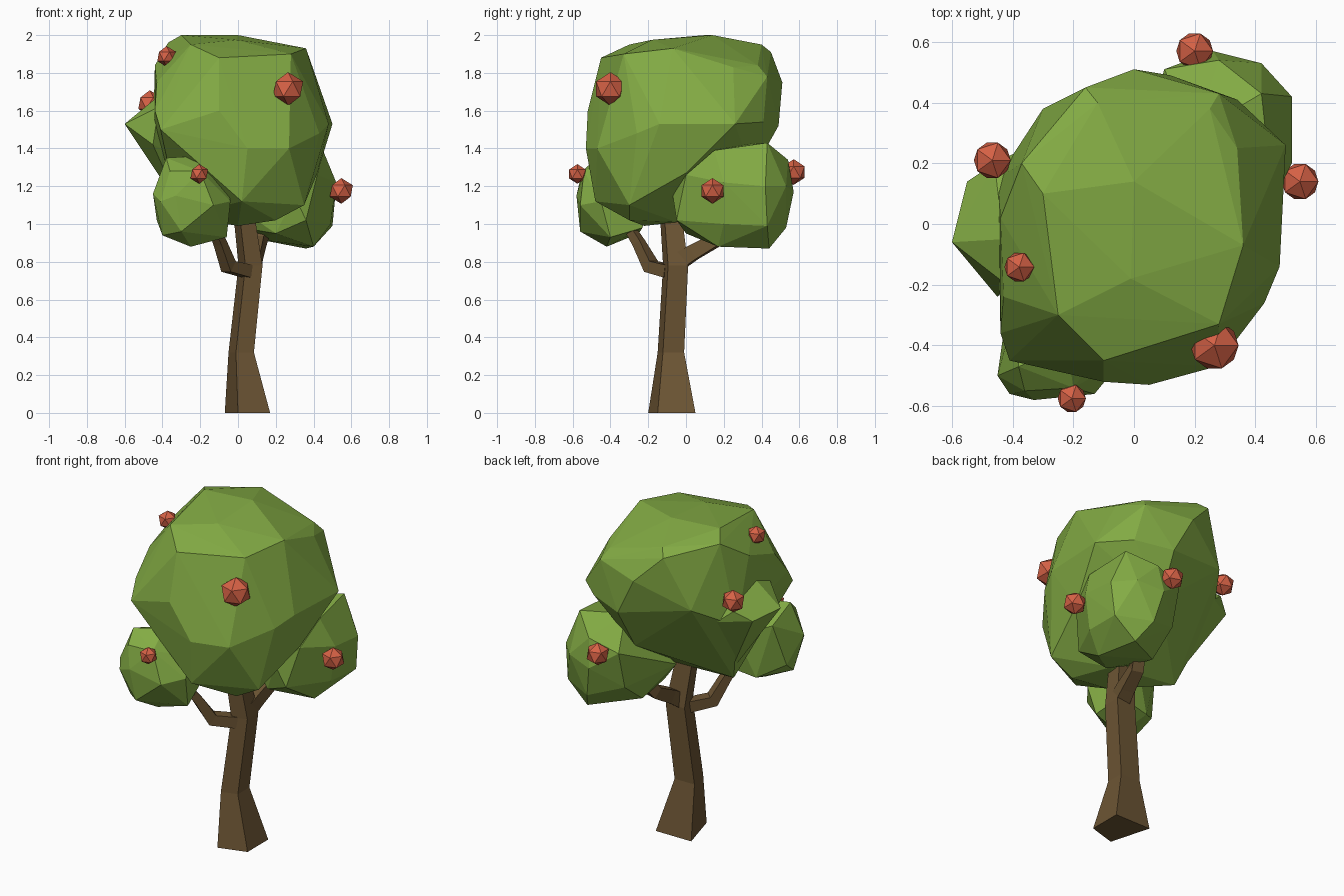
import bpy, bmesh
from mathutils import Vector


def material(name, color):
    m = bpy.data.materials.new(name)
    m.diffuse_color = (*color, 1)
    return m


LEAF = material("leaf green", (0.228, 0.41, 0.058))
BARK = material("bark brown", (0.15, 0.090, 0.034))
RED = material("fruit red", (0.67, 0.12, 0.06))


def finish(bm, name, mat):
    bmesh.ops.recalc_face_normals(bm, faces=bm.faces)
    me = bpy.data.meshes.new(name)
    bm.to_mesh(me)
    bm.free()
    me.materials.append(mat)
    ob = bpy.data.objects.new(name, me)
    bpy.context.collection.objects.link(ob)


def clump(name, points):
    """Faceted leaf mass: convex hull of a few key points."""
    bm = bmesh.new()
    for p in points:
        bm.verts.new(p)
    bmesh.ops.convex_hull(bm, input=bm.verts[:])
    loose = [v for v in bm.verts if not v.link_faces]
    bmesh.ops.delete(bm, geom=loose, context='VERTS')
    finish(bm, name, LEAF)


def limb(name, rings):
    """Four-sided limb through rings of four corner points."""
    bm = bmesh.new()
    loops = [[bm.verts.new(p) for p in ring] for ring in rings]
    for lo, hi in zip(loops, loops[1:]):
        for k in range(4):
            bm.faces.new((lo[k], lo[(k + 1) % 4], hi[(k + 1) % 4], hi[k]))
    bm.faces.new(loops[0][::-1])
    bm.faces.new(loops[-1])
    finish(bm, name, BARK)


def branch(name, path):
    """Limb whose square section follows a path of (point, half width)."""
    pts = [Vector(p) for p, _ in path]
    rings = []
    for i, (_, w) in enumerate(path):
        t = (pts[min(i + 1, len(pts) - 1)] - pts[max(i - 1, 0)]).normalized()
        a = t.cross(Vector((0, 0, 1))).normalized() * w
        b = a.cross(t)
        rings.append([pts[i] + i2 * a + j2 * b
                      for i2, j2 in ((-1, -1), (1, -1), (1, 1), (-1, 1))])
    limb(name, rings)


# Trunk: uneven four-sided section, flared at the foot
SECTION = ((-0.05, -0.125), (0.12, -0.075), (0.12, 0.125), (-0.12, 0.125))


def trunk_ring(x, y, z, s):
    return [(x + a * s, y + b * s, z) for a, b in SECTION]


limb("trunk", [trunk_ring(0.05, -0.075, 0, 1), trunk_ring(0.017, -0.08, 0.32, 0.56),
               trunk_ring(0.066, -0.055, 0.78, 0.53), trunk_ring(0.025, -0.085, 1.1, 0.45)])

# Branches
branch("front_branch", [((0.05, -0.09, 0.75), 0.034), ((-0.05, -0.185, 0.775), 0.034),
                        ((-0.095, -0.25, 0.90), 0.026), ((-0.13, -0.30, 0.98), 0.022)])
branch("back_branch", [((0.075, -0.04, 0.80), 0.045), ((0.09, 0.04, 0.85), 0.04),
                       ((0.11, 0.15, 0.91), 0.035), ((0.15, 0.23, 1.02), 0.03)])

# Main crown
clump("crown", [
    (-0.37, 0.2, 1.96), (-0.3, 0.1, 2.0), (0, 0.14, 2.0), (0.25, 0.38, 1.84),
    (-0.12, 0.4, 1.95), (-0.16, 0.45, 1.91), (0.36, -0.07, 1.93),
    (0.34, 0.25, 1.83), (-0.01, -0.18, 1.975),
    (-0.25, -0.3, 1.95), (0.28, -0.33, 1.90), (-0.1, -0.45, 1.88),
    (-0.44, 0.02, 1.84), (-0.43, -0.24, 1.75), (-0.41, -0.45, 1.5), (0.5, 0.26, 1.53),
    (0.48, -0.14, 1.53), (0.43, -0.26, 1.48), (0.27, -0.47, 1.4),
    (0.05, -0.53, 1.4), (-0.1, -0.52, 1.6), (-0.44, -0.36, 1.6),
    (-0.45, 0.15, 1.46), (0, 0.51, 1.75),
    (-0.3, 0.38, 1.6), (0.12, 0.49, 1.52), (0.28, 0.43, 1.78), (0.34, 0.41, 1.54),
    (0.42, 0, 1.27), (0.35, -0.3, 1.1), (0.2, -0.3, 1.02),
    (0.02, -0.48, 1.12), (0, -0.22, 0.99), (0.12, -0.05, 1.01),
    (-0.31, -0.02, 1.04), (0.1, 0.35, 1.27)])

# Left bulge of the crown
clump("left_leaves", [
    (-0.6, -0.06, 1.53), (-0.45, -0.24, 1.42), (-0.55, 0.14, 1.51), (-0.43, -0.05, 1.67),
    (-0.46, 0.2, 1.57), (-0.38, 0.24, 1.5), (-0.3, 0, 1.08), (-0.42, -0.2, 1.62),
    (-0.2, 0.05, 1.3), (-0.2, 0.15, 1.6)])

# Lower right clump
clump("right_leaves", [
    (0.3, -0.07, 1.15), (0.36, -0.05, 1.02), (0.2, 0, 0.95), (0.4, 0.17, 0.88),
    (0.36, 0.44, 0.87), (0.49, 0.2, 1.0), (0.5, 0.43, 0.99), (0.52, 0.2, 1.22),
    (0.52, 0.42, 1.2), (0.26, 0.57, 1.17), (0.42, 0.53, 1.2), (0.28, 0.54, 1.34),
    (0.42, 0.43, 1.43), (0.45, 0.15, 1.39), (0.42, 0, 1.26), (0.1, 0.51, 1.28),
    (0.1, 0.45, 1.05), (0.08, 0.1, 0.97), (-0.02, 0.12, 1.1), (0.1, 0.28, 0.92),
    (0.2, 0.3, 1.42), (0.3, 0.53, 0.98)])

# Lower front left clump
clump("front_leaves", [
    (-0.45, -0.5, 1.16), (-0.43, -0.36, 1.02), (-0.4, -0.47, 0.94), (-0.25, -0.42, 0.88),
    (-0.3, -0.56, 0.96), (-0.06, -0.4, 0.93), (-0.04, -0.45, 1.12), (-0.13, -0.56, 1.1),
    (-0.33, -0.58, 1.15), (-0.41, -0.56, 1.12), (-0.2, -0.54, 1.28), (-0.36, -0.55, 1.28),
    (-0.38, -0.47, 1.35), (-0.22, -0.4, 1.36), (-0.06, -0.35, 1.22), (-0.39, -0.28, 1.28),
    (-0.1, -0.23, 0.98), (-0.3, -0.25, 0.95), (-0.2, -0.2, 1.2)])

# Fruits
for i, (x, y, z, r) in enumerate([
        (-0.378, -0.142, 1.887, 0.055), (0.265, -0.4, 1.715, 0.089), (-0.205, -0.575, 1.265, 0.052),
        (0.547, 0.14, 1.175, 0.068), (-0.467, 0.21, 1.64, 0.068), (0.2, 0.57, 1.275, 0.068)]):
    bm = bmesh.new()
    bmesh.ops.create_icosphere(bm, subdivisions=1, radius=r)
    bmesh.ops.translate(bm, verts=bm.verts, vec=(x, y, z))
    finish(bm, f"fruit_{i + 1}", RED)
